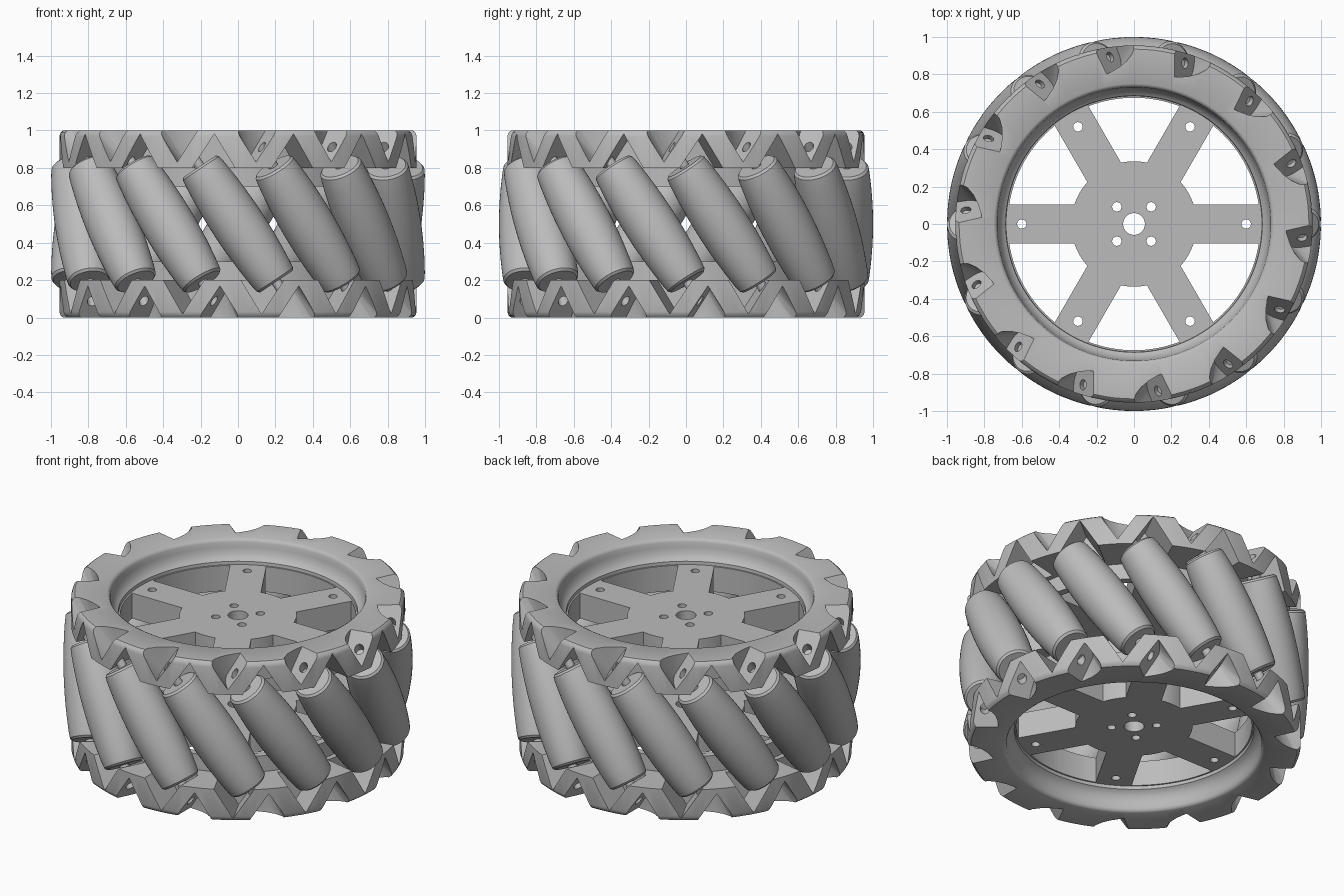
import bpy, bmesh, math
from mathutils import Matrix, Vector

cube = bpy.data.objects.get("Cube")
if cube:
    bpy.data.objects.remove(cube)

COUNT = 14                      # rollers around the wheel
STEP = math.tau / COUNT
TILT = math.radians(33.5)       # roller lean
AXIS_R = 0.86                   # roller axis distance from the wheel axis
HALF = 0.37                     # roller half length

grey = bpy.data.materials.new("plain grey")
grey.use_nodes = True
grey.diffuse_color = (0.5, 0.5, 0.5, 1)
grey.node_tree.nodes["Principled BSDF"].inputs["Base Color"].default_value = (0.5, 0.5, 0.5, 1)


def make(name, bm):
    bmesh.ops.recalc_face_normals(bm, faces=bm.faces)
    me = bpy.data.meshes.new(name)
    bm.to_mesh(me)
    bm.free()
    me.materials.append(grey)
    ob = bpy.data.objects.new(name, me)
    bpy.context.collection.objects.link(ob)
    return ob


def smooth(ob):
    bpy.ops.object.select_all(action='DESELECT')
    ob.select_set(True)
    bpy.context.view_layer.objects.active = ob
    bpy.ops.object.shade_smooth_by_angle(angle=math.radians(32))


def lathe(bm, profile, steps):
    """Spin a closed or axis-ended (radius, z) loop about z."""
    verts = [bm.verts.new((r, 0, z)) for r, z in profile]
    edges = [bm.edges.new((a, b)) for a, b in zip(verts, verts[1:] + verts[:1])
             if a.co.x > 1e-6 or b.co.x > 1e-6]
    bmesh.ops.spin(bm, geom=verts + edges, cent=(0, 0, 0), axis=(0, 0, 1),
                   angle=math.tau, steps=steps)
    bmesh.ops.remove_doubles(bm, verts=bm.verts, dist=1e-5)


def hull(bm, points, matrix):
    verts = [bm.verts.new(matrix @ Vector(p)) for p in points]
    bmesh.ops.convex_hull(bm, input=verts)


def cylinder(bm, radius, depth, matrix, segments=24):
    bmesh.ops.create_cone(bm, cap_ends=True, segments=segments, radius1=radius,
                          radius2=radius, depth=depth, matrix=matrix)


def cut(target, cutter):
    """Bake a boolean difference and drop the cutter."""
    mod = target.modifiers.new("cut", 'BOOLEAN')
    mod.operation = 'DIFFERENCE'
    mod.solver = 'EXACT'
    mod.object = cutter
    dg = bpy.context.evaluated_depsgraph_get()
    me = bpy.data.meshes.new_from_object(target.evaluated_get(dg))
    target.modifiers.clear()
    target.data = me
    bpy.data.objects.remove(cutter)


spins = [Matrix.Rotation(i * STEP, 4, 'Z') for i in range(COUNT)]
lean = Matrix.Translation((0, -AXIS_R, 0.5)) @ Matrix.Rotation(-TILT, 4, 'Y')

# Side plate: rim, dished lip and hub disc in one turned profile
bm = bmesh.new()
lathe(bm, [(0.058, 0.70), (0.72, 0.70), (0.72, 0.80), (0.955, 0.80), (0.955, 0.97),
           (0.949, 0.988), (0.935, 1.0), (0.75, 1.0), (0.738, 0.993), (0.731, 0.98),
           (0.728, 0.95), (0.718, 0.915), (0.70, 0.89), (0.686, 0.88), (0.684, 0.86),
           (0.058, 0.86)], 112)
plate = make("upper_side_plate", bm)

# Notches under the rim that receive the roller ends
bm = bmesh.new()
for m in spins:
    tri = [(-0.126, 0.982), (-0.265, 0.77), (0.002, 0.77)]
    hull(bm, [(x, -y, z) for y in (0.75, 1.1) for x, z in tri], m)
cut(plate, make("roller_notch_cutter", bm))

# Rounded pockets above the rim that expose the axle ends
bm = bmesh.new()
for m in spins:
    pts = []
    for y, f in [(0.785, 0.12), (0.792, 0.38), (0.81, 0.62), (0.84, 0.82),
                 (0.89, 0.96), (0.95, 1.0), (1.1, 1.0)]:
        low = 0.83 + 0.05 * (1 - f)
        face_x = lambda z: -0.326 + (z - 0.83) / 1.54
        top = face_x(1.05)
        pts += [(face_x(low), -y, low), (top, -y, 1.05), (top - 0.29 * f, -y, 1.05)]
    hull(bm, pts, m)
cut(plate, make("pocket_cutter", bm))

# Axle holes through the tabs
bm = bmesh.new()
for m in spins:
    cylinder(bm, 0.028, 0.22, m @ lean @ Matrix.Translation((0, 0, 0.47)), 16)
cut(plate, make("axle_hole_cutter", bm))

# Windows between the six spokes
bm = bmesh.new()
for k in range(6):
    mid = math.radians(30 + 60 * k)
    loop = []
    for r, way in ((0.675, 1), (0.335, -1)):
        half = math.pi / 6 - math.asin(0.104 / r)
        loop += [(r, mid + way * half * (i / 8 - 1)) for i in range(17)]
    face = bm.faces.new([bm.verts.new((r * math.cos(a), r * math.sin(a), 0.6)) for r, a in loop])
    new = bmesh.ops.extrude_face_region(bm, geom=[face])["geom"]
    bmesh.ops.translate(bm, vec=(0, 0, 0.35),
                        verts=[v for v in new if isinstance(v, bmesh.types.BMVert)])
cut(plate, make("window_cutter", bm))

# Bolt holes in the spokes and hub
bm = bmesh.new()
for radius, count, start in ((0.6, 6, 0), (0.13, 4, 45)):
    for k in range(count):
        a = math.radians(start) + k * math.tau / count
        cylinder(bm, 0.025, 0.4, Matrix.Translation((radius * math.cos(a), radius * math.sin(a), 0.78)))
cut(plate, make("bolt_hole_cutter", bm))
smooth(plate)

# Lower plate is the upper one turned over
lower = bpy.data.objects.new("lower_side_plate", plate.data.copy())
bpy.context.collection.objects.link(lower)
lower.data.transform(Matrix.Translation((0, 0, 1)) @ Matrix.Rotation(math.pi, 4, 'Y'))

# Barrel rollers follow the tread circle, with axles through them
bm = bmesh.new()
barrel = []
for i in range(17):
    s = HALF * (i / 8 - 1)
    barrel.append((1 - math.hypot(AXIS_R, s * math.sin(TILT)), s))
end_r = barrel[0][0]
barrel[0] = (end_r, -HALF + 0.012)
barrel[-1] = (end_r, HALF - 0.012)
lathe(bm, [(0, -HALF), (end_r - 0.012, -HALF)] + barrel + [(end_r - 0.012, HALF), (0, HALF)], 48)
roller = make("roller_1", bm)
smooth(roller)

bm = bmesh.new()
cylinder(bm, 0.027, 0.9, Matrix.Identity(4), 16)
axle = make("axle_1", bm)
smooth(axle)

for i, m in enumerate(spins):
    for base, label in ((roller, "roller"), (axle, "axle")):
        ob = base
        if i:
            ob = bpy.data.objects.new(f"{label}_{i + 1}", base.data)
            bpy.context.collection.objects.link(ob)
        ob.matrix_world = m @ lean
